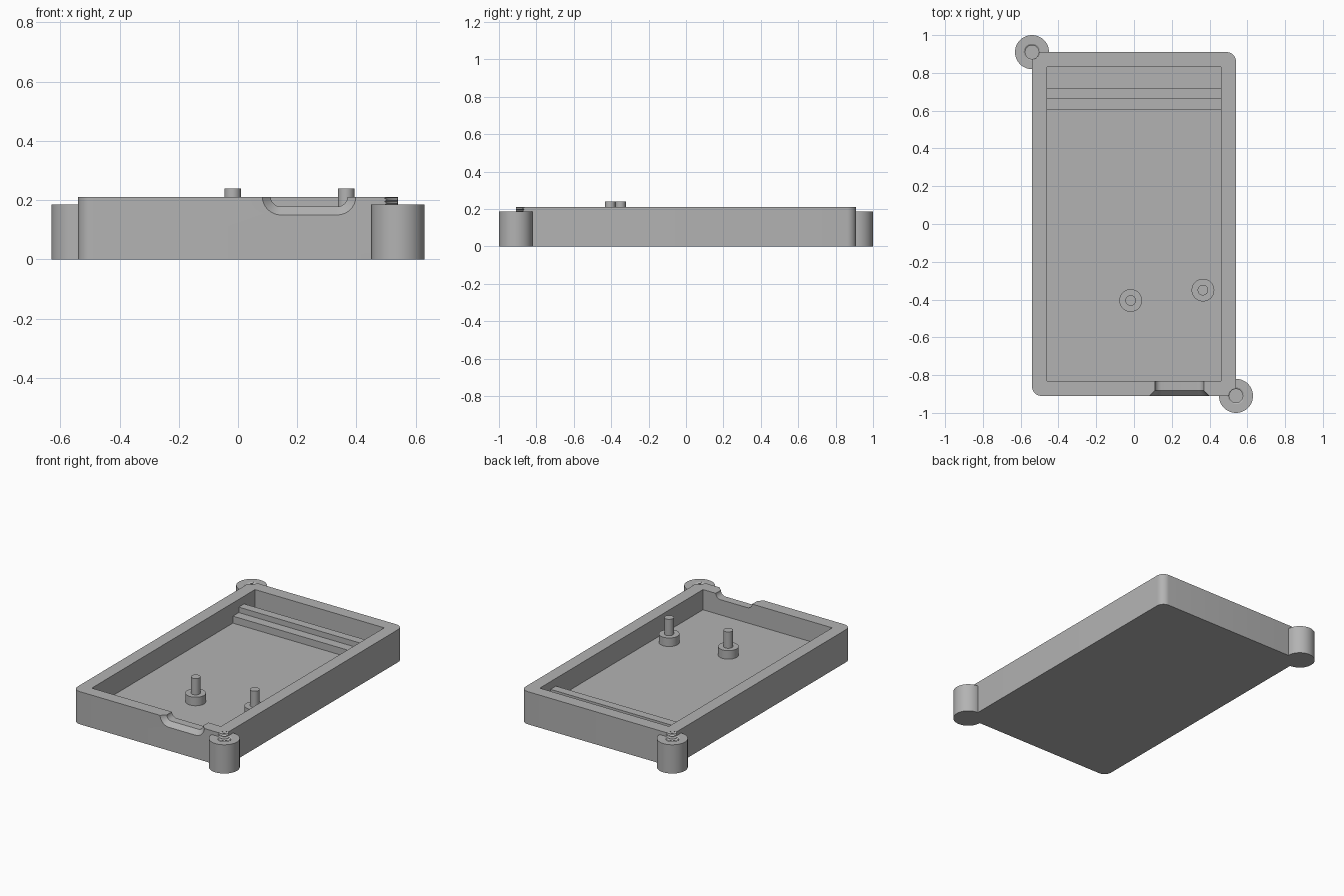
import bpy, bmesh
from math import cos, sin, pi, radians

if "Cube" in bpy.data.objects:
    bpy.data.objects.remove(bpy.data.objects["Cube"], do_unlink=True)

grey = bpy.data.materials.new("plain grey")
grey.use_nodes = True
COLOUR = (0.45, 0.45, 0.45, 1)
grey.diffuse_color = COLOUR
grey.node_tree.nodes["Principled BSDF"].inputs["Base Color"].default_value = COLOUR

HALF_X, HALF_Y, TOP = 0.54, 0.91, 0.21
WALL, FLOOR = 0.08, 0.08


def loft(name, rings):
    """Skin a list of matching closed rings and cap both ends."""
    bm = bmesh.new()
    loops = [[bm.verts.new(p) for p in ring] for ring in rings]
    for a, b in zip(loops, loops[1:]):
        for i in range(len(a)):
            j = (i + 1) % len(a)
            bm.faces.new((a[i], a[j], b[j], b[i]))
    bm.faces.new(loops[0])
    bm.faces.new(loops[-1])
    bmesh.ops.recalc_face_normals(bm, faces=bm.faces)
    mesh = bpy.data.meshes.new(name)
    bm.to_mesh(mesh)
    bm.free()
    mesh.materials.append(grey)
    obj = bpy.data.objects.new(name, mesh)
    bpy.context.collection.objects.link(obj)
    return obj


def box(name, x0, x1, y0, y1, z0, z1):
    return loft(name, [[(x0, y0, z), (x1, y0, z), (x1, y1, z), (x0, y1, z)]
                       for z in (z0, z1)])


def lathe(name, x, y, profile, sides=48):
    """Revolve (radius, height) pairs about a vertical axis."""
    turns = [2 * pi * i / sides for i in range(sides)]
    return loft(name, [[(x + r * cos(t), y + r * sin(t), z) for t in turns]
                       for r, z in profile])


def arc(cx, cy, r, start):
    return [(cx + r * cos(start + k * pi / 16), cy + r * sin(start + k * pi / 16))
            for k in range(9)]


def cut(obj, cutter):
    mod = obj.modifiers.new("cut " + cutter.name, 'BOOLEAN')
    mod.operation = 'DIFFERENCE'
    mod.solver = 'EXACT'
    mod.object = cutter
    cutter.hide_render = True
    cutters.add(cutter)


cutters = set()

# Tray body with rounded upright corners
R = 0.05
outline = []
for k, (sx, sy) in enumerate([(1, 1), (-1, 1), (-1, -1), (1, -1)]):
    outline += arc(sx * (HALF_X - R), sy * (HALF_Y - R), R, k * pi / 2)
tray = loft("tray", [[(x, y, z) for x, y in outline] for z in (0, TOP)])
ix, iy = HALF_X - WALL, HALF_Y - WALL
cut(tray, box("cavity_cutter", -ix, ix, -iy, iy, FLOOR, 0.3))


# Flared port opening in the front wall
def port_ring(y, grow):
    half, low, r = 0.13 + grow, 0.178 - grow, 0.035 + grow
    pts = [(-half, 0.3)] + arc(r - half, low + r, r, pi)
    pts += arc(half - r, low + r, r, 1.5 * pi) + [(half, 0.3)]
    return [(0.24 + x, y, z) for x, z in pts]


cut(tray, loft("port_cutter", [port_ring(-0.93, 0.048), port_ring(-0.882, 0),
                               port_ring(-0.8, 0)]))

parts = [tray]

# Corner screw posts with threaded holes at two opposite corners
thread = [(0.036 if k % 2 == 0 else 0.045, 0.08 + 0.0055 * k) for k in range(27)]
for s, side in ((1, "front_left"), (-1, "back_right")):
    x, y = s * HALF_X, -s * HALF_Y
    post = lathe(side + "_screw_post", x, y, [(0.09, 0), (0.09, 0.185)], 64)
    hole = lathe(side + "_thread_cutter", x, y, thread, 32)
    cut(post, hole)
    cut(tray, hole)
    parts.append(post)

# Stepped ribs across the back of the floor
parts.append(box("tall_rib", -ix, ix, 0.665, 0.72, FLOOR, 0.16))
parts.append(box("low_rib", -ix, ix, 0.605, 0.665, FLOOR, 0.125))

# Locating pegs with wide collars
for name, x, y in (("middle_peg", -0.018, -0.405), ("left_peg", 0.365, -0.35)):
    parts.append(lathe(name, x, y, [(0.06, FLOOR), (0.06, 0.135),
                                    (0.028, 0.135), (0.028, 0.24)]))

# Apply the cuts, drop the cutters and shade
for obj in parts:
    bpy.ops.object.select_all(action='DESELECT')
    obj.select_set(True)
    bpy.context.view_layer.objects.active = obj
    for mod in list(obj.modifiers):
        bpy.ops.object.modifier_apply(modifier=mod.name)
    bpy.ops.object.shade_smooth_by_angle(angle=radians(30))
for obj in cutters:
    bpy.data.objects.remove(obj, do_unlink=True)
